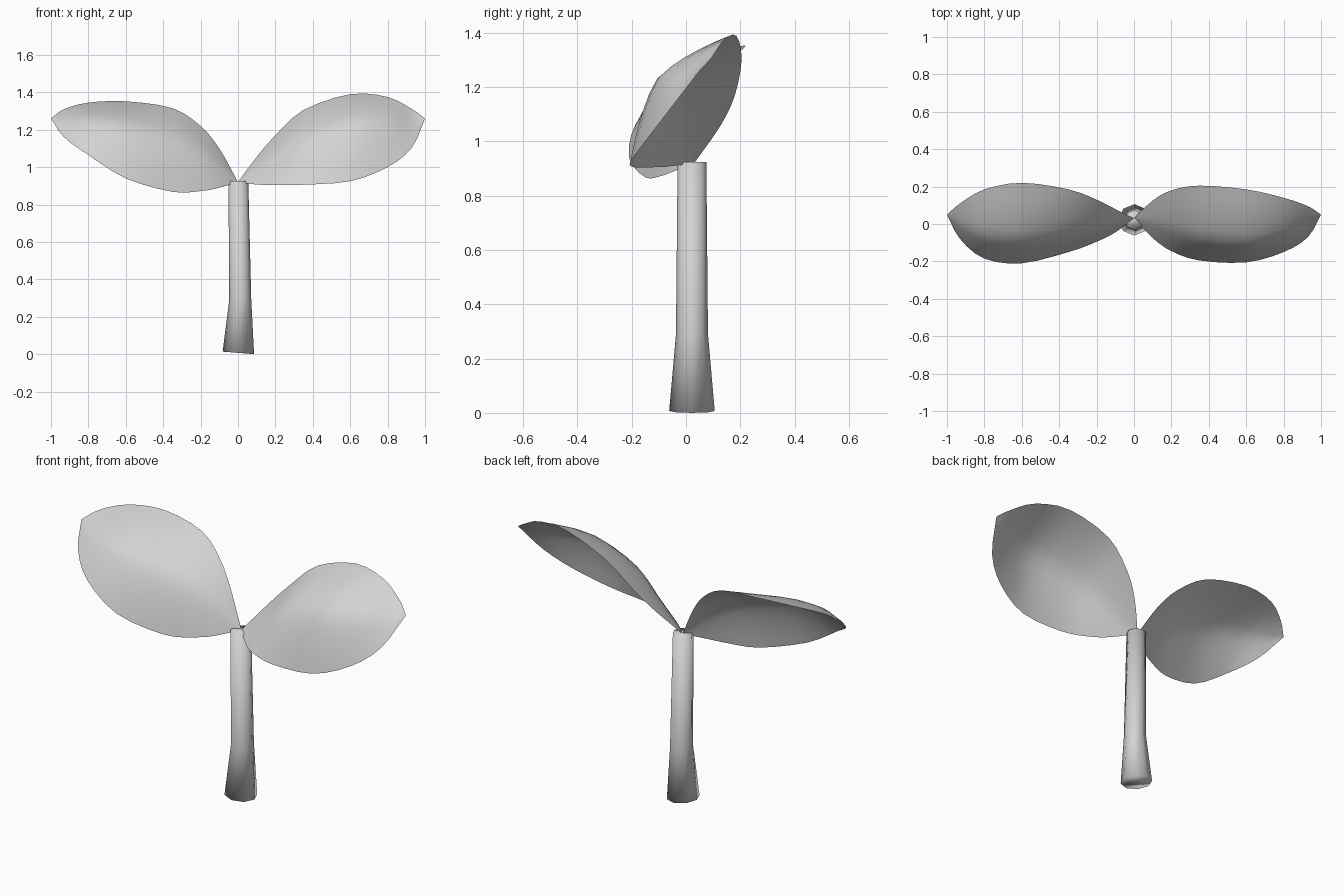
import bpy, bmesh, math
from mathutils import Vector

if "Cube" in bpy.data.objects:
    bpy.data.objects.remove(bpy.data.objects["Cube"])

grey = bpy.data.materials.new("light grey")
grey.diffuse_color = (0.65, 0.65, 0.65, 1)
grey.use_nodes = True
grey.node_tree.nodes["Principled BSDF"].inputs["Base Color"].default_value = grey.diffuse_color


def finish(bm, name, angle):
    mesh = bpy.data.meshes.new(name)
    bm.to_mesh(mesh)
    bm.free()
    mesh.materials.append(grey)
    ob = bpy.data.objects.new(name, mesh)
    bpy.context.collection.objects.link(ob)
    bpy.ops.object.select_all(action='DESELECT')
    ob.select_set(True)
    bpy.context.view_layer.objects.active = ob
    bpy.ops.object.shade_smooth_by_angle(angle=math.radians(angle))
    return ob


def spline(rows, steps):
    """Catmull-Rom interpolation through the rows."""
    v = [Vector(r) for r in rows]
    out = []
    for i in range(len(v) - 1):
        b, c = v[i], v[i + 1]
        a = v[i - 1] if i else b * 2 - c
        d = v[i + 2] if i + 2 < len(v) else c * 2 - b
        for k in range(steps):
            t = k / steps
            out.append(0.5 * (2 * b + (c - a) * t + (2 * a - 5 * b + 4 * c - d) * t * t
                              + (3 * b - a - 3 * c + d) * t ** 3))
    return out + [v[-1]]


def leaf(name, stations, across=10, steps=3):
    """Domed sheet between a back rim and a front rim."""
    bm = bmesh.new()
    bulge = Vector((0, -0.78, 0.62))
    rows = []
    for x, yb, zb, yf, zf, dome in spline(stations, steps):
        back, front = Vector((x, yb, zb)), Vector((x, yf, zf))
        row = []
        for j in range(across + 1):
            s = 2 * j / across - 1
            rise = 1 - abs(s) ** (1.4 if s > 0 else 1.5)
            p = back.lerp(front, j / across) + bulge * dome * rise
            row.append(bm.verts.new(p))
        rows.append(row)
    for r, s in zip(rows, rows[1:]):
        for j in range(across):
            bm.faces.new((r[j], r[j + 1], s[j + 1], s[j]))
    bmesh.ops.remove_doubles(bm, verts=bm.verts, dist=0.0005)
    bm.normal_update()
    if sum(f.normal.z for f in bm.faces) < 0:
        bmesh.ops.reverse_faces(bm, faces=bm.faces)
    return finish(bm, name, 80)


# leaves: x, back rim y and z, front rim y and z, dome height
leaf("right_leaf", [
    (0.00, 0.03, 0.92, 0.03, 0.92, 0.0),
    (0.10, 0.125, 1.055, -0.075, 0.907, 0.02),
    (0.20, 0.18, 1.17, -0.145, 0.905, 0.05),
    (0.35, 0.205, 1.305, -0.195, 0.906, 0.095),
    (0.60, 0.185, 1.39, -0.205, 0.925, 0.122),
    (0.80, 0.14, 1.375, -0.15, 1.0, 0.075),
    (0.93, 0.095, 1.31, -0.07, 1.105, 0.02),
    (1.00, 0.05, 1.26, 0.05, 1.26, 0.0)])
leaf("left_leaf", [
    (0.00, 0.03, 0.92, 0.03, 0.92, 0.0),
    (-0.10, 0.08, 1.10, -0.045, 0.89, 0.025),
    (-0.20, 0.13, 1.22, -0.095, 0.872, 0.06),
    (-0.35, 0.185, 1.315, -0.15, 0.868, 0.10),
    (-0.60, 0.22, 1.352, -0.21, 0.94, 0.12),
    (-0.80, 0.185, 1.345, -0.185, 1.065, 0.07),
    (-0.93, 0.11, 1.31, -0.08, 1.16, 0.02),
    (-1.00, 0.05, 1.26, 0.05, 1.26, 0.0)])

# stem: closed eight-sided post with a flared foot (z, centre x, radius)
bm = bmesh.new()
sides = 8
rings = []
for z, cx, rad in [(0.007, 0.002, 0.084), (0.29, 0.012, 0.059), (0.925, 0.002, 0.053)]:
    ring = []
    for k in range(sides):
        a = k * 2 * math.pi / sides
        x = cx + rad * math.cos(a)
        tilt = -0.08 * x if z < 0.1 else 0
        ring.append(bm.verts.new((x, 0.022 + rad * math.sin(a), z + tilt)))
    rings.append(ring)
for r, s in zip(rings, rings[1:]):
    for k in range(sides):
        n = (k + 1) % sides
        bm.faces.new((r[k], r[n], s[n], s[k]))
bm.faces.new(rings[0][::-1])
bm.faces.new(rings[-1])
finish(bm, "stem", 120)
